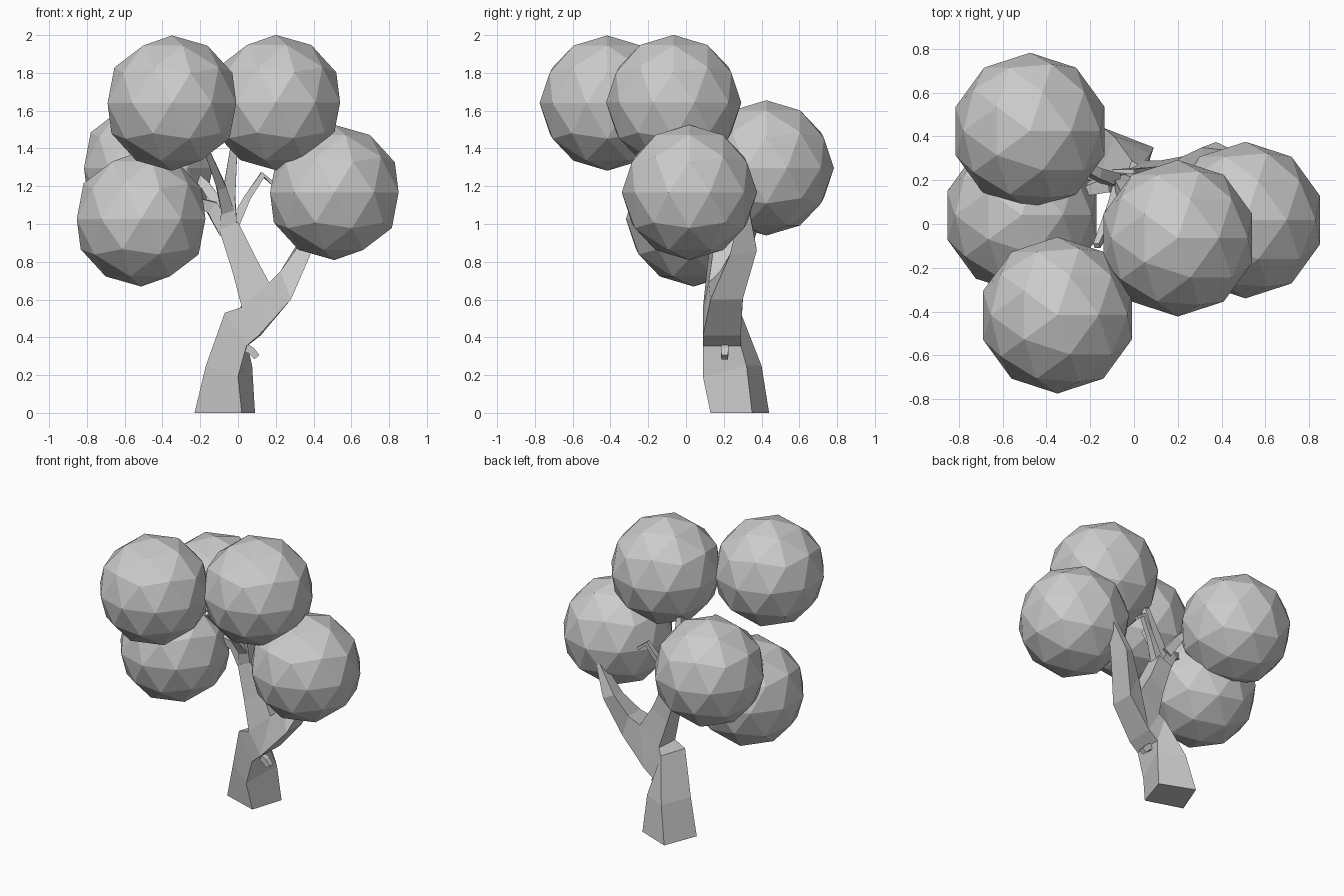
import bpy, bmesh, math
from mathutils import Vector


def finish(name, bm):
    bmesh.ops.recalc_face_normals(bm, faces=bm.faces)
    mesh = bpy.data.meshes.new(name)
    bm.to_mesh(mesh)
    bm.free()
    obj = bpy.data.objects.new(name, mesh)
    bpy.context.collection.objects.link(obj)
    return obj


def ring(bm, *points):
    return [bm.verts.new(p) for p in points]


def bridge(bm, a, b):
    for i in range(len(a)):
        j = (i + 1) % len(a)
        bm.faces.new((a[i], a[j], b[j], b[i]))


def limb(name, path):
    """Four-sided tapering twig through (x, y, z, radius) stations."""
    bm = bmesh.new()
    pts = [Vector(p[:3]) for p in path]
    rings = []
    for i, p in enumerate(pts):
        d = (pts[min(i + 1, len(pts) - 1)] - pts[max(i - 1, 0)]).normalized()
        u = d.cross(Vector((0, 1, 0))).normalized()
        v = d.cross(u)
        r = path[i][3]
        rings.append(ring(bm, *[p + r * (math.cos(a) * u + math.sin(a) * v)
                                for a in (math.pi / 4 + k * math.pi / 2 for k in range(4))]))
    for a, b in zip(rings, rings[1:]):
        bridge(bm, a, b)
    bm.faces.new(rings[0])
    bm.faces.new(rings[-1])
    return finish(name, bm)


# Foliage balls
for i, c in enumerate([(-0.35, -0.417, 1.64), (0.20, -0.065, 1.643), (0.51, 0.018, 1.167),
                       (-0.513, 0.04, 1.027), (-0.475, 0.425, 1.297)]):
    bpy.ops.mesh.primitive_ico_sphere_add(subdivisions=2, radius=0.358, location=c)
    bpy.context.object.name = f"foliage_{i + 1}"

# Trunk: front, right, back, left corners of each section
bm = bmesh.new()
base = ring(bm, (0.02, 0.13, 0), (0.09, 0.35, 0), (-0.14, 0.44, 0), (-0.23, 0.21, 0))
waist = ring(bm, (0.0, 0.09, 0.19), (0.075, 0.32, 0.25), (-0.09, 0.40, 0.25), (-0.17, 0.19, 0.25))
shelf = ring(bm, (0.045, 0.09, 0.355), (0.05, 0.29, 0.355), (-0.01, 0.29, 0.53), (-0.07, 0.11, 0.53))
fork = ring(bm, (0.11, 0.09, 0.41), (0.12, 0.29, 0.41), (0.02, 0.27, 0.57), (0.02, 0.09, 0.56))
bm.faces.new(base)
for a, b in ((base, waist), (waist, shelf), (shelf, fork)):
    bridge(bm, a, b)
c1, c2 = ring(bm, (0.165, 0.12, 0.69), (0.165, 0.27, 0.69))
bm.faces.new((fork[0], c1, fork[3]))
bm.faces.new((fork[1], fork[2], c2))

# Right bough, tapering to a point behind the right ball
r0 = [c1, fork[0], fork[1], c2]
r1 = ring(bm, (0.225, 0.18, 0.75), (0.28, 0.13, 0.60), (0.28, 0.30, 0.60), (0.225, 0.31, 0.75))
r2 = ring(bm, (0.31, 0.25, 0.87), (0.38, 0.23, 0.83), (0.375, 0.375, 0.86), (0.31, 0.35, 0.89))
r3 = ring(bm, (0.44, 0.30, 1.09), (0.46, 0.29, 1.07), (0.46, 0.335, 1.07), (0.44, 0.335, 1.09))
for a, b in ((r0, r1), (r1, r2), (r2, r3)):
    bridge(bm, a, b)
bm.faces.new(r3)

# Left bough
l0 = [fork[3], c1, c2, fork[2]]
l1 = ring(bm, (-0.03, 0.11, 0.75), (0.09, 0.14, 0.83), (0.08, 0.26, 0.83), (-0.03, 0.25, 0.75))
l2 = ring(bm, (-0.10, 0.14, 0.97), (0.0, 0.14, 1.01), (0.0, 0.25, 1.01), (-0.10, 0.25, 0.97))
bridge(bm, l0, l1)
bridge(bm, l1, l2)
bm.faces.new(l2)
finish("trunk", bm)

# Twigs reaching into the foliage
limb("upper_twig", [(-0.05, 0.19, 0.97, 0.065), (-0.05, 0.16, 1.14, 0.05), (-0.02, 0.09, 1.42, 0.025)])
limb("front_twig", [(-0.05, 0.18, 1.05, 0.05), (-0.09, 0.08, 1.2, 0.035), (-0.17, -0.1, 1.40, 0.02)])
limb("left_twig", [(-0.06, 0.19, 0.96, 0.06), (-0.14, 0.18, 1.09, 0.05), (-0.26, 0.14, 1.13, 0.025)])
limb("back_twig", [(-0.09, 0.2, 1.08, 0.045), (-0.17, 0.23, 1.2, 0.035), (-0.30, 0.30, 1.33, 0.02)])
limb("hook_twig", [(-0.02, 0.2, 1.0, 0.04), (0.05, 0.22, 1.14, 0.025), (0.13, 0.24, 1.26, 0.022),
                   (0.19, 0.25, 1.21, 0.015)])

# Broken stub low on the trunk
limb("trunk_stub", [(0.03, 0.205, 0.35, 0.03), (0.07, 0.205, 0.33, 0.028), (0.10, 0.205, 0.295, 0.025)])
